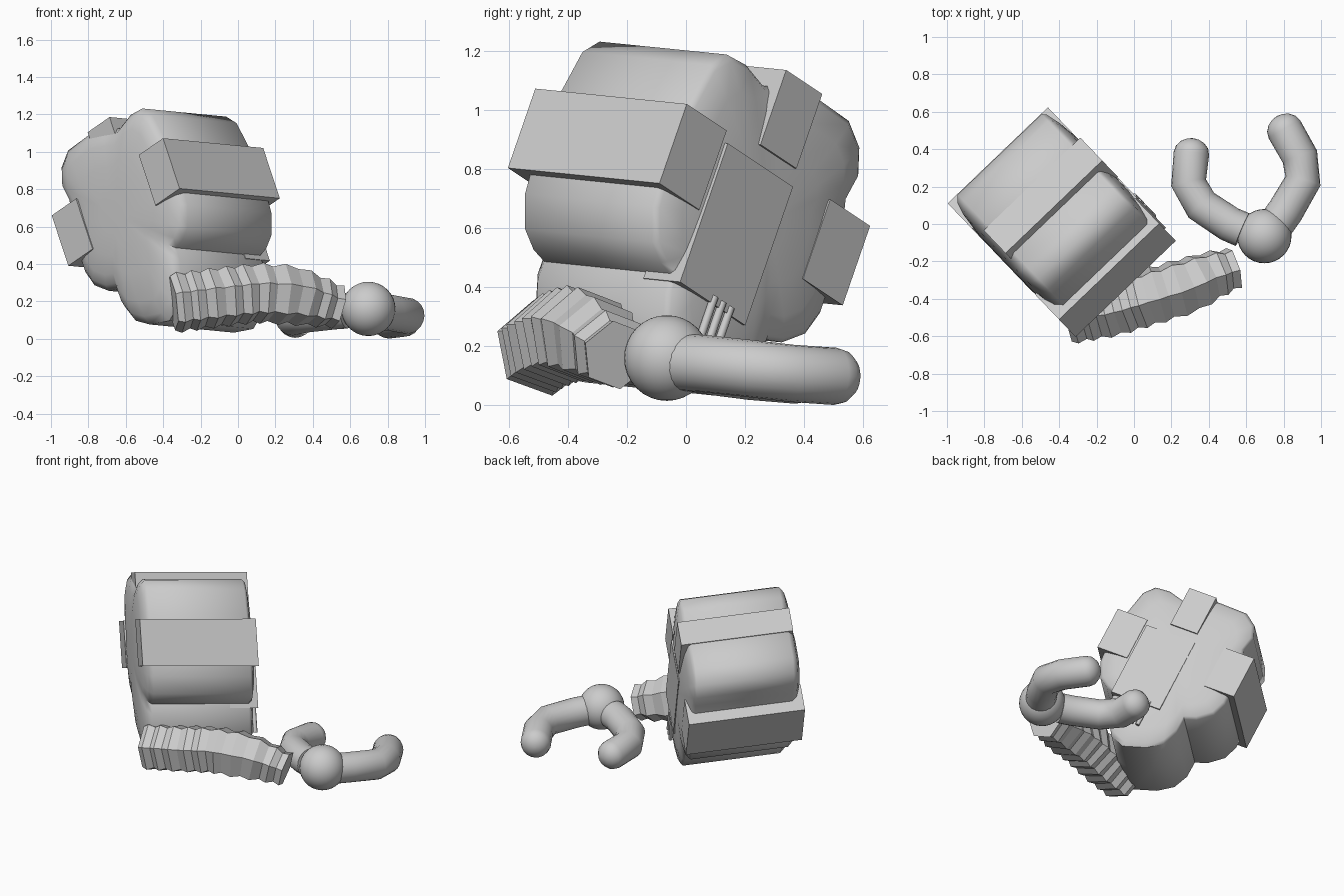
import bpy, bmesh, math
from mathutils import Vector, Matrix

if "Cube" in bpy.data.objects:
    bpy.data.objects.remove(bpy.data.objects["Cube"])

# Frame of the tilted pack: u across, s along the depth, z up
PACK = Matrix(((.69, .72, 0, -.39), (-.72, .69, 0, .017),
               (0, -.07, 1, -.0245), (0, 0, 0, 1)))


def finish(name, bm, matrix=None, angle=None):
    if matrix:
        bm.transform(matrix)
    bmesh.ops.recalc_face_normals(bm, faces=bm.faces[:])
    me = bpy.data.meshes.new(name)
    bm.to_mesh(me)
    bm.free()
    ob = bpy.data.objects.new(name, me)
    bpy.context.collection.objects.link(ob)
    if angle:
        for p in me.polygons:
            p.use_smooth = True
        me.set_sharp_from_angle(angle=math.radians(angle))
    return ob


def loft(name, rings, matrix=None, angle=None):
    bm = bmesh.new()
    vs = [[bm.verts.new(p) for p in r] for r in rings]
    n = len(vs[0])
    for a, b in zip(vs, vs[1:]):
        for i in range(n):
            j = (i + 1) % n
            bm.faces.new((a[i], a[j], b[j], b[i]))
    bm.faces.new(vs[0])
    bm.faces.new(vs[-1])
    return finish(name, bm, matrix, angle)


def sweep(name, path, radii, sides, angle=None, turn=0):
    pts = [Vector(p) for p in path]
    rings = []
    for i, p in enumerate(pts):
        t = (pts[min(i + 1, len(pts) - 1)] - pts[max(i - 1, 0)]).normalized()
        side = t.cross(Vector((0, 0, 1))).normalized()
        up = side.cross(t)
        rings.append([p + radii[i] * (side * math.cos(a) + up * math.sin(a))
                      for a in (turn + 2 * math.pi * k / sides for k in range(sides))])
    return loft(name, rings, None, angle)


def sample(path, f):
    # Point at fraction f of a polyline, by index
    x = f * (len(path) - 1)
    i = min(int(x), len(path) - 2)
    return Vector(path[i]).lerp(Vector(path[i + 1]), x - i)


# Lobed pack body: scalloped profile with shallow domes on both ends
profile = [(-.03, 1.13), (.05, 1.2), (.14, 1.235), (.22, 1.2), (.31, 1.08), (.39, .98),
           (.46, .8), (.49, .72), (.49, .6), (.45, .53), (.40, .49),
           (.43, .43), (.44, .31), (.42, .18), (.35, .1), (.2, .08),
           (.09, .1), (.01, .17), (-.04, .27), (-.12, .26), (-.23, .29),
           (-.30, .36), (-.34, .45), (-.4, .6), (-.42, .75), (-.48, .83),
           (-.485, .92), (-.435, 1.01), (-.26, 1.1), (-.12, 1.12)]
c = Vector((.0, .67))
stations = [(-.374, .25), (-.37, .55), (-.355, .8), (-.335, .93), (-.303, 1),
            (0, 1), (.32, 1), (.338, .96), (.358, .78), (.372, .5), (.376, .2)]
loft("pack_body", [[(c.x + (u - c.x) * k, s, c.y + (z - c.y) * k) for u, z in profile]
                   for s, k in stations], PACK, 50)


# Straps across the pack, turned with it
A = Vector((.902, .432))
B = Vector((-.432, .902))


def strap(name, centre, along, across, s0, s1):
    m = Vector(centre)
    corners = [m + A * (along * i) + B * (across * j)
               for i, j in ((-1, -1), (1, -1), (1, 1), (-1, 1))]
    loft(name, [[(p.x, s, p.y) for p in corners] for s in (s0, s1)], PACK)


for name, side in (("right_strap", 1), ("left_strap", -1)):
    strap(name, Vector((.0075, .73)) + A * (.374 * side), .104, .149, -.374, .37)
strap("upper_strap", (-.105, 1.02), .094, .14, -.335, .383)
strap("back_panel", (.15, .63), .17, .26, .2, .38)

# Vent bars low on the back
for k in (-1, 0, 1):
    m = Vector((.25, .32)) + A * (.042 * k)
    rings = []
    for e in (m - B * .09, m + B * .09):
        rings.append([(e.x + .014 * math.cos(a) * A.x, .375 + .014 * math.sin(a),
                       e.y + .014 * math.cos(a) * A.y)
                      for a in (math.pi * i / 4 for i in range(8))])
    loft(f"vent_bar_{k + 2}", rings, PACK, 50)

# Ribbed six-sided hose, narrowing to a small end
hose = [(-.35, -.49, .19), (-.12, -.45, .22), (.1, -.385, .245),
        (.28, -.33, .235), (.42, -.27, .2), (.535, -.235, .17)]
stops = [0, .03, .07, .1, .14, .18, .22, .26, .3, .34, .38, .43, .48, .55,
         .62, .7, .78, .86, .93, 1]
radii = []
for i, f in enumerate(stops):
    base = .157 if f < .6 else .157 - .045 * (f - .6) / .4
    radii.append(base + (.009 if i % 2 else -.009))
sweep("ribbed_hose", [sample(hose, f) for f in stops], radii, 6, turn=.35)

# Ball joint
bm = bmesh.new()
bmesh.ops.create_uvsphere(bm, u_segments=32, v_segments=16, radius=.145)
bmesh.ops.translate(bm, verts=bm.verts[:], vec=(.697, -.065, .16))
finish("ball_joint", bm, None, 60)


# Two bent fingers with rounded tips
def finger(name, path, r):
    pts = [Vector(p) for p in path]
    rad = [r] * len(pts)
    d = (pts[-1] - pts[-2]).normalized()
    tip = pts[-1]
    for a in (25, 50, 70, 85):
        a = math.radians(a)
        pts.append(tip + d * r * .85 * math.sin(a))
        rad.append(r * math.cos(a))
    sweep(name, pts, rad, 20, 60)


finger("left_finger", [(.58, -.03, .15), (.51, .0, .145), (.36, .1, .128),
                       (.292, .22, .113), (.307, .378, .1)], .095)
finger("right_finger", [(.76, .0, .145), (.81, .07, .14), (.903, .23, .123),
                        (.887, .36, .108), (.805, .505, .098)], .097)
